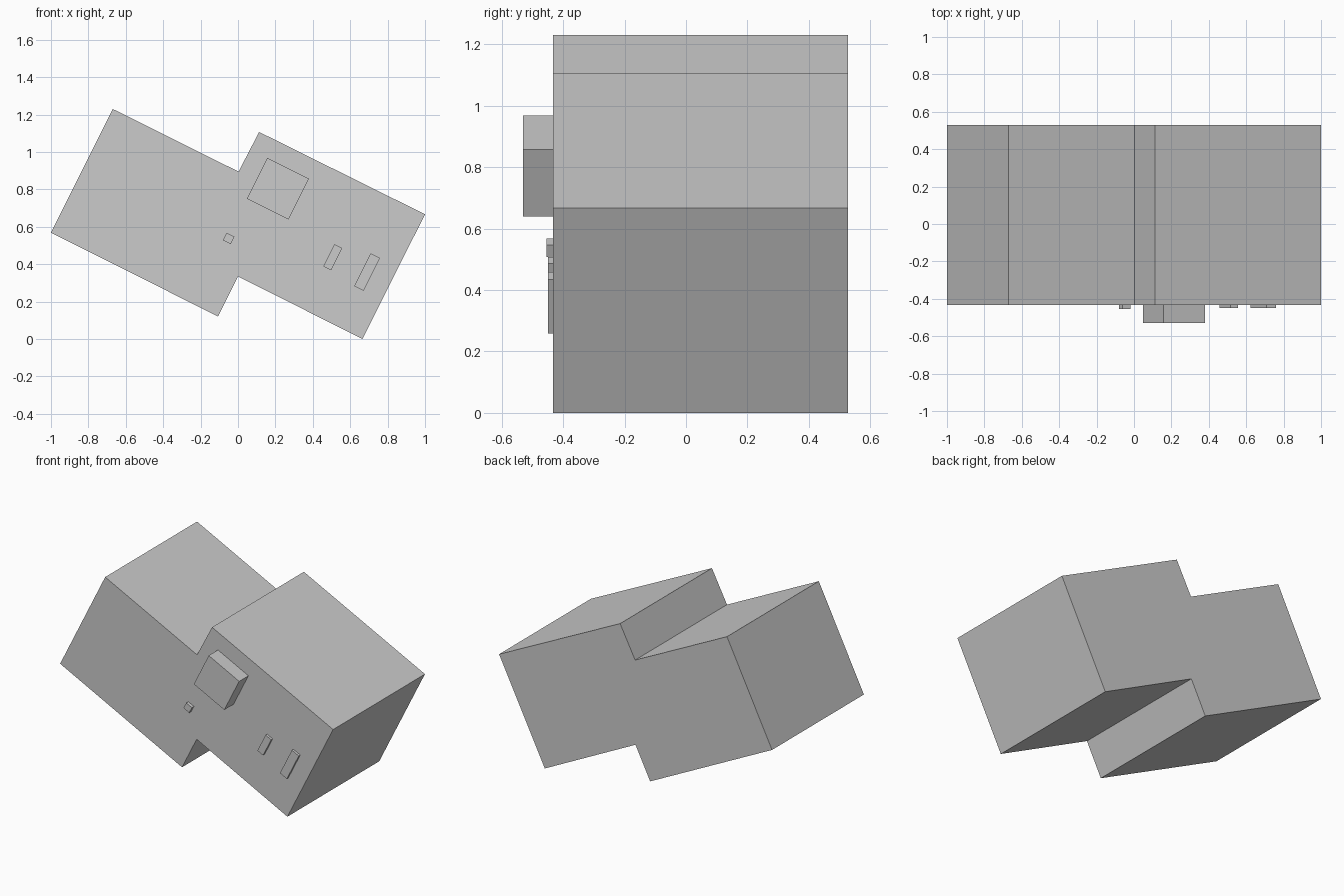
import bpy, bmesh
from mathutils import Vector

if "Cube" in bpy.data.objects:
    bpy.data.objects.remove(bpy.data.objects["Cube"])

TILT_U = Vector((2, -1)).normalized()   # along the tilted length
TILT_V = Vector((1, 2)).normalized()    # along the tilted height
FRONT, BACK = -0.433, 0.528


def extrude_profile(name, points, y0, y1):
    """Prism from an (x, z) outline, extruded from y0 to y1."""
    bm = bmesh.new()
    face = bm.faces.new([bm.verts.new((x, y0, z)) for x, z in points])
    new = bmesh.ops.extrude_face_region(bm, geom=[face])["geom"]
    verts = [v for v in new if isinstance(v, bmesh.types.BMVert)]
    bmesh.ops.translate(bm, verts=verts, vec=(0, y1 - y0, 0))
    bmesh.ops.recalc_face_normals(bm, faces=bm.faces)
    mesh = bpy.data.meshes.new(name)
    bm.to_mesh(mesh)
    bm.free()
    obj = bpy.data.objects.new(name, mesh)
    bpy.context.collection.objects.link(obj)


def tilted_block(name, centre, length, height, front):
    """Raised block on the front face, aligned with the tilted body."""
    c, u, v = Vector(centre), TILT_U * length / 2, TILT_V * height / 2
    extrude_profile(name, [c - u - v, c + u - v, c + u + v, c - u + v],
                    front, FRONT)


# Main body: two offset tilted boxes merged into one stepped block
extrude_profile("body", [
    (-1.0, 0.568), (-0.107, 0.121), (0.0, 0.335), (0.665, 0.0),
    (1.0, 0.667), (0.113, 1.107), (0.003, 0.895), (-0.67, 1.23)],
    FRONT, BACK)

# Raised details on the front
tilted_block("large_front_block", (0.2135, 0.8035), 0.249, 0.244, -0.53)
tilted_block("small_button", (-0.05, 0.538), 0.046, 0.044, -0.455)
tilted_block("short_bar", (0.507, 0.4375), 0.046, 0.133, -0.449)
tilted_block("long_bar", (0.6905, 0.3585), 0.056, 0.196, -0.449)
